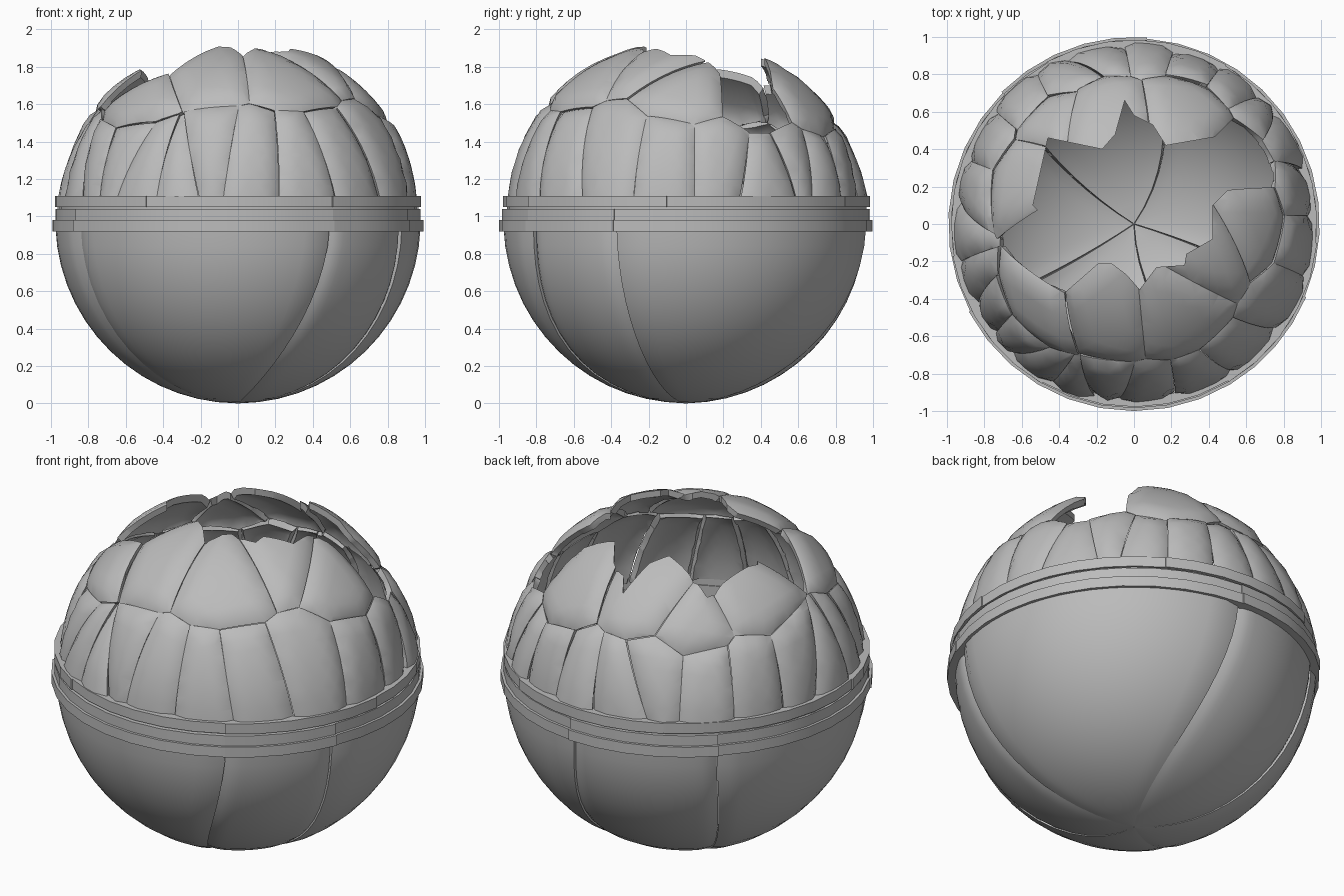
import bpy, bmesh, random
from math import sin, cos, pi, radians, sqrt
from mathutils import Vector

if "Cube" in bpy.data.objects:
    bpy.data.objects.remove(bpy.data.objects["Cube"])
rng = random.Random(4)
R, CENTRE = 0.98, 0.98
WALL = 0.035

stone = bpy.data.materials.new("plain grey")
stone.use_nodes = True
GREY = (0.5, 0.5, 0.5, 1)
stone.diffuse_color = GREY
stone.node_tree.nodes["Principled BSDF"].inputs["Base Color"].default_value = GREY


def add_object(name, bm, wall=0):
    mesh = bpy.data.meshes.new(name)
    bm.to_mesh(mesh)
    bm.free()
    mesh.materials.append(stone)
    ob = bpy.data.objects.new(name, mesh)
    bpy.context.collection.objects.link(ob)
    if wall:
        solid = ob.modifiers.new("wall", "SOLIDIFY")
        solid.thickness = wall
        solid.offset = -1
    return ob


def finish(objects):
    """Apply the modifiers and shade smooth with sharp edges."""
    deps = bpy.context.evaluated_depsgraph_get()
    for ob in objects:
        mesh = bpy.data.meshes.new_from_object(ob.evaluated_get(deps))
        ob.modifiers.clear()
        ob.data = mesh
        mesh.shade_smooth()
        mesh.set_sharp_from_angle(angle=radians(35))


# Lower shell: overlapping petals meeting at the bottom pole
seams = [(-59, -88), (-23, -17), (86, 55), (135, 148), (208, 214), (301, 272)]


def petal(name, left, right, radius):
    bm = bmesh.new()
    rows, cols = 14, 20
    grid = []
    for i in range(rows + 1):
        t = i / rows
        polar = radians(92 + 87.8 * t)
        swirl = t ** 1.6
        a0 = left[0] + (left[1] - left[0]) * swirl
        a1 = right[0] + (right[1] - right[0]) * swirl
        line = []
        for j in range(cols + 1):
            u = j / cols
            az = radians(a0 + (a1 - a0) * u)
            edge = min(u, 1 - u) * radians(a1 - a0) * sin(polar)
            dip = 0.025 * max(0, 1 - edge / 0.09) ** 2 * (1 - t)
            r = radius + (R - radius) * t - dip
            line.append(bm.verts.new((r * sin(polar) * cos(az), r * sin(polar) * sin(az),
                                      CENTRE + r * cos(polar))))
        grid.append(line)
    for i in range(rows):
        for j in range(cols):
            bm.faces.new((grid[i][j], grid[i + 1][j], grid[i + 1][j + 1], grid[i][j + 1]))
    return add_object(name, bm, WALL)


parts = []
for k in range(5):
    radius = R - 0.022 if k in (0, 2) else R - 0.003
    parts.append(petal(f"lower_petal_{k + 1}", seams[k], seams[k + 1], radius))


# Rim bands: swept box arcs with small steps at the joints
def band(name, joints, outer, inner, low, high):
    bm = bmesh.new()
    for k, a0 in enumerate(joints):
        a1 = joints[k + 1] if k + 1 < len(joints) else joints[0] + 360
        steps = max(2, round((a1 - a0) / 10))
        out = outer - 0.007 * (k % 2)
        sections = []
        for s in range(steps + 1):
            az = radians(a0 + (a1 - a0) * s / steps)
            sections.append([bm.verts.new((r * cos(az), r * sin(az), z)) for r, z in
                             ((inner, low), (out, low), (out, high), (inner, high))])
        for p, q in zip(sections, sections[1:]):
            for c in range(4):
                d = (c + 1) % 4
                bm.faces.new((p[c], p[d], q[d], q[c]))
        bm.faces.new(sections[0])
        bm.faces.new(sections[-1])
    bmesh.ops.recalc_face_normals(bm, faces=bm.faces)
    parts.append(add_object(name, bm))


rim = [a for a, _ in seams[:5]]
band("lower_rim", rim, 1.0, 0.93, 0.92, 0.98)
band("middle_rim", rim, 0.985, 0.93, 0.97, 1.04)
band("upper_rim", [-59, -6, 60, 118, 190, 240], 0.985, 0.93, 1.05, 1.11)
band("rim_core", [0, 180], 0.965, 0.935, 1.03, 1.06)

# Seeds of the broken upper plates: a crown by plan position, a skirt by azimuth
crown = [(-0.18, -0.47), (0.25, -0.43), (0.39, -0.2), (0.68, 0.02), (0.62, 0.37),
         (0.33, 0.65), (-0.2, 0.63), (-0.47, 0.6), (-0.63, 0.28), (-0.45, -0.17),
         (-0.55, -0.45)]
skirt = [-123, -110, -101, -86, -66, -50, -27, -6, 12, 30, 42, 53, 70, 85, 100,
         115, 132, 150, 168, 185, 198, 211, 224]
seeds = [Vector((x, y, sqrt(R * R - x * x - y * y))).normalized() for x, y in crown]
for a in skirt:
    lift = radians(rng.uniform(15, 23))
    seeds.append(Vector((cos(radians(a)) * cos(lift), sin(radians(a)) * cos(lift), sin(lift))))


def trim(bm, point, normal):
    bmesh.ops.bisect_plane(bm, geom=bm.verts[:] + bm.edges[:] + bm.faces[:],
                           plane_co=point, plane_no=normal, clear_outer=True)


# Jagged opening at the top
opening = [(-0.05, 0.66), (0.0, 0.58), (0.1, 0.53), (0.17, 0.42), (0.46, 0.47), (0.44, 0.28),
           (0.57, 0.25), (0.42, 0.1), (0.42, -0.08), (0.28, -0.16), (0.27, -0.22),
           (0.12, -0.23), (0.03, -0.35), (-0.04, -0.27), (-0.12, -0.21), (-0.24, -0.21),
           (-0.25, -0.08), (-0.4, -0.04), (-0.54, 0.1), (-0.46, 0.46), (-0.17, 0.4),
           (-0.1, 0.48)]
bm = bmesh.new()
base = bm.faces.new([bm.verts.new((x, y, 1.3)) for x, y in opening])
top = bmesh.ops.extrude_face_region(bm, geom=[base])["geom"]
bmesh.ops.translate(bm, vec=(0, 0, 1), verts=[v for v in top if isinstance(v, bmesh.types.BMVert)])
bmesh.ops.recalc_face_normals(bm, faces=bm.faces)
cutter = add_object("opening_cutter", bm)
cutter.hide_render = True

# Upper plates: spherical cells with sunken edges and a slight tilt
dome = bmesh.new()
bmesh.ops.create_icosphere(dome, subdivisions=5, radius=1)
trim(dome, (0, 0, 0.11), (0, 0, -1))
for k, seed in enumerate(seeds):
    bm = dome.copy()
    others = sorted((s for s in seeds if s is not seed), key=lambda s: (s - seed).length)
    normals = [(s - seed).normalized() for s in others]
    for n in normals:
        trim(bm, (0, 0, 0), n)
    drop = rng.uniform(0, 0.012)
    tilt = Vector([rng.uniform(-0.05, 0.05) for _ in range(3)])
    for v in bm.verts:
        u = v.co.normalized()
        edge = min(-u.dot(n) for n in normals)
        sink = 0.025 * max(0, 1 - edge / 0.07) ** 2
        r = min(R, R - 0.004 - drop + tilt.dot(u - seed)) - sink
        v.co = u * r + Vector((0, 0, CENTRE))
    plate = add_object(f"upper_plate_{k + 1}", bm, WALL)
    cut = plate.modifiers.new("opening", "BOOLEAN")
    cut.operation = "DIFFERENCE"
    cut.solver = "EXACT"
    cut.object = cutter
    parts.append(plate)
dome.free()

finish(parts)
bpy.data.objects.remove(cutter)
